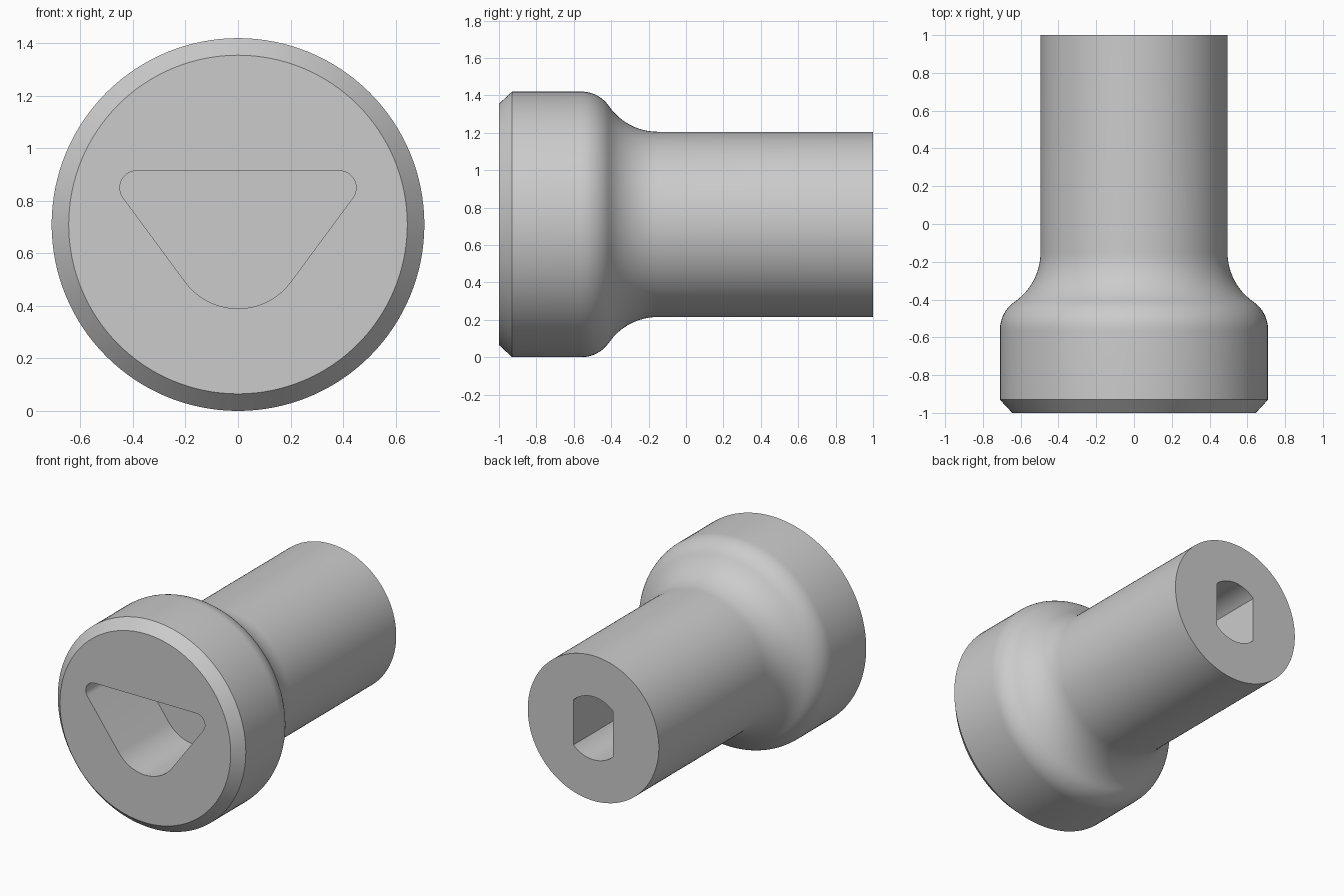
import bpy, bmesh
from math import sin, cos, pi, radians, atan, sqrt, atan2

if "Cube" in bpy.data.objects:
    bpy.data.objects.remove(bpy.data.objects["Cube"], do_unlink=True)

AXIS_Z = 0.71
SEGMENTS = 128

grey = bpy.data.materials.new("plain grey")
grey.use_nodes = True
colour = (0.6, 0.6, 0.6, 1)
grey.diffuse_color = colour
grey.node_tree.nodes["Principled BSDF"].inputs["Base Color"].default_value = colour


def arc(cx, cy, r, start, end, steps):
    """Points on an arc, angles in degrees."""
    angles = [radians(start + (end - start) * i / steps) for i in range(steps + 1)]
    return [(cx + r * cos(a), cy + r * sin(a)) for a in angles]


def loft(name, rings):
    """Closed solid through equal-sized rings of points, capped at both ends."""
    bm = bmesh.new()
    loops = [[bm.verts.new(p) for p in ring] for ring in rings]
    n = len(loops[0])
    for a, b in zip(loops, loops[1:]):
        for i in range(n):
            bm.faces.new((a[i], a[(i + 1) % n], b[(i + 1) % n], b[i]))
    bm.faces.new(loops[0])
    bm.faces.new(loops[-1])
    bmesh.ops.recalc_face_normals(bm, faces=bm.faces)
    mesh = bpy.data.meshes.new(name)
    bm.to_mesh(mesh)
    bm.free()
    mesh.materials.append(grey)
    obj = bpy.data.objects.new(name, mesh)
    bpy.context.collection.objects.link(obj)
    return obj


def prism(name, outline, y0, y1):
    return loft(name, [[(x, y, z) for x, z in outline] for y in (y0, y1)])


# Turned body: chamfered head, rounded shoulder and concave fillet into the shaft
head_r, shaft_r = 0.71, 0.495
shoulder_y, fillet_y, shoulder_r = -0.56, -0.15, 0.18
run, drop = fillet_y - shoulder_y, head_r - shaft_r
sweep = 2 * atan(drop / run)
fillet_r = run / sin(sweep) - shoulder_r
turn = sweep * 180 / pi
profile = [(-1, 0.645), (-0.93, head_r)]
profile += arc(shoulder_y, head_r - shoulder_r, shoulder_r, 90, 90 - turn, 10)
profile += arc(fillet_y, shaft_r + fillet_r, fillet_r, 270 - turn, 270, 12)[1:]
profile.append((1, shaft_r))

circle = arc(0, 0, 1, 0, 360, SEGMENTS)[:-1]
body = loft("socket_body", [[(r * c, y, AXIS_Z + r * s) for c, s in circle]
                            for y, r in profile])

# Rounded triangular pocket in the head
corner_x, corner_z, corner_r, tip_z, tip_r = 0.385, 0.85, 0.065, 0.64, 0.25
lean = 216.5
triangle = (arc(-corner_x, corner_z, corner_r, 90, lean, 14)
            + arc(0, tip_z, tip_r, lean, 540 - lean, 24)
            + arc(corner_x, corner_z, corner_r, 540 - lean, 450, 14))
pocket = prism("triangle_pocket_cutter", triangle, -1.2, -0.46)

# Round hole with two flat sides in the shaft end
hole_r, flat_x = 0.215, 0.15
side = atan2(sqrt(hole_r ** 2 - flat_x ** 2), flat_x) * 180 / pi
slot = (arc(0, AXIS_Z, hole_r, side, 180 - side, 20)
        + arc(0, AXIS_Z, hole_r, 180 + side, 360 - side, 20))
hole = prism("flat_sided_hole_cutter", slot, 0.0, 1.2)

# Cut both pockets
bpy.context.view_layer.objects.active = body
for cutter in (pocket, hole):
    cutter.hide_render = True
    mod = body.modifiers.new("cut", "BOOLEAN")
    mod.operation = "DIFFERENCE"
    mod.solver = "EXACT"
    mod.object = cutter
    bpy.ops.object.modifier_apply(modifier=mod.name)
    bpy.data.objects.remove(cutter, do_unlink=True)

# Smooth round surfaces, crisp edges
bpy.ops.object.select_all(action="DESELECT")
body.select_set(True)
bpy.ops.object.shade_smooth_by_angle(angle=radians(30))
